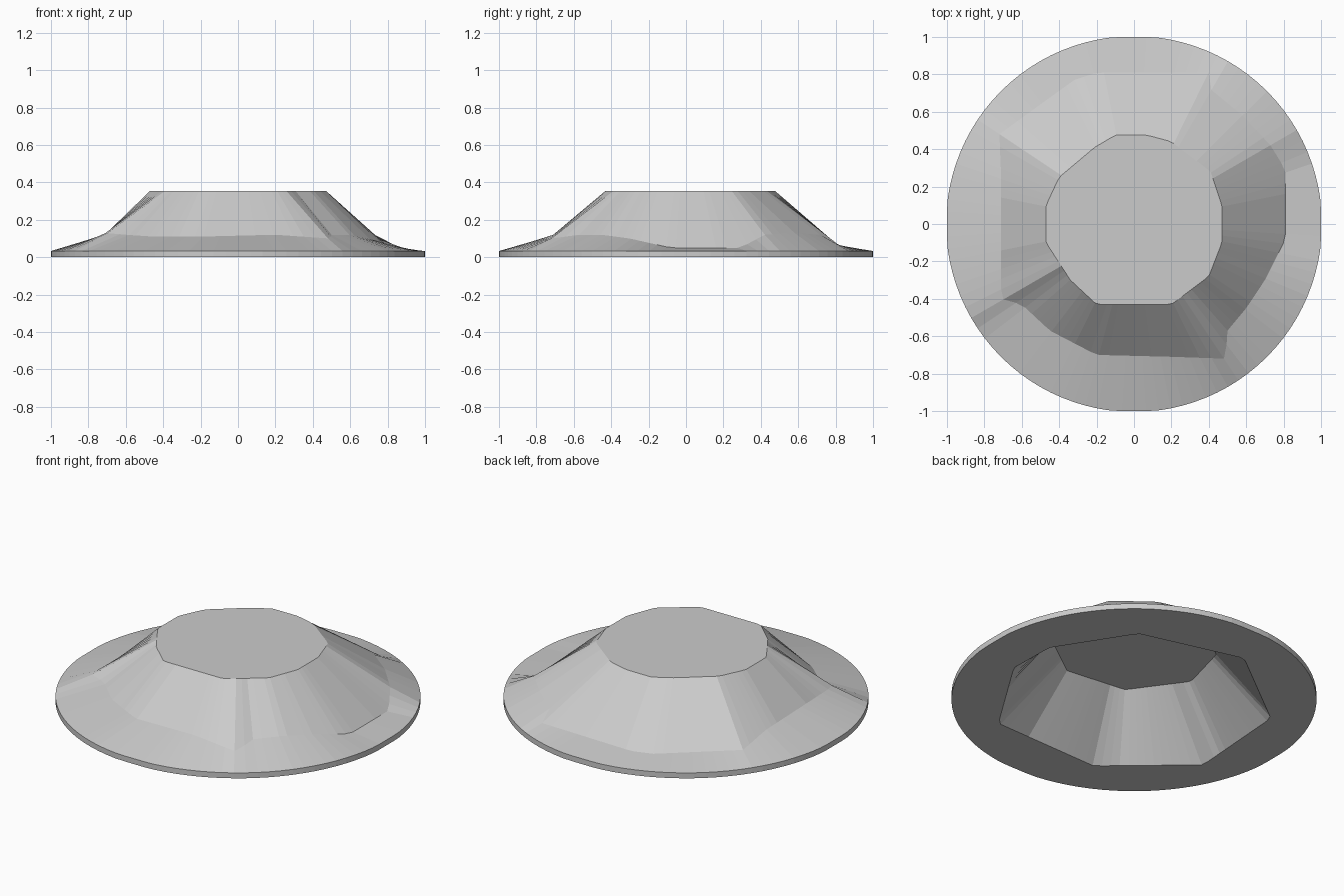
import bpy, bmesh
from math import cos, sin, pi, radians
from mathutils import Vector

if "Cube" in bpy.data.objects:
    bpy.data.objects.remove(bpy.data.objects["Cube"])

# Outline where the steep crown meets the shallow brim (x, y, z), counter-clockwise
FOLD = [(.81, -.08, .05), (.81, .29, .05), (.73, .42, .12), (.58, .58, .13), (.41, .72, .12),
        (.40, .81, .07), (-.20, .81, .06), (-.32, .77, .06), (-.72, .48, .08),
        (-.71, .25, .11), (-.71, -.40, .13), (-.60, -.43, .12), (-.45, -.57, .11),
        (-.20, -.70, .11), (.20, -.71, .12), (.49, -.72, .10), (.50, -.57, .12),
        (.60, -.45, .12), (.70, -.30, .10)]
# Flat top outline
TOP = [(.47, -.10), (.47, .10), (.41, .28), (.20, .44), (.07, .475), (-.10, .475), (-.21, .41),
       (-.40, .25), (-.47, .10), (-.47, -.10), (-.34, -.30), (-.20, -.43), (.20, -.43), (.40, -.28)]
# Opening underneath and the ceiling inside it (angle, radius)
OPENING = [(11, .74), (52, .73), (103, .76), (155, .78), (202, .81), (247, .76), (301, .79), (348, .75)]
CEILING = [(15, .46), (60, .46), (105, .46), (150, .46), (190, .49), (236, .47), (285, .45), (330, .46)]


def polar(table, z):
    return [(r * cos(radians(a)), r * sin(radians(a)), z) for a, r in table]


def sample(outline, a):
    """Point where a ray at angle a leaves the outline."""
    d = Vector((cos(a), sin(a), 0))
    best = None
    for i, p in enumerate(outline):
        p, q = Vector(p), Vector(outline[(i + 1) % len(outline)])
        cp, cq = d.x * p.y - d.y * p.x, d.x * q.y - d.y * q.x
        if abs(cp - cq) < 1e-9:
            continue
        t = cp / (cp - cq)
        if -1e-6 <= t <= 1 + 1e-6:
            hit = p.lerp(q, t)
            if hit.x * d.x + hit.y * d.y > 0 and (best is None or hit.length > best.length):
                best = hit
    return best


def rim(a, z):
    r = min(1.005, 1 / max(abs(cos(a)), abs(sin(a))))
    return Vector((r * cos(a), r * sin(a), z))


N = 96
angles = [2 * pi * i / N for i in range(N)]
top = [(x, y, .355) for x, y in TOP]
rings = [[sample(polar(CEILING, .335), a) for a in angles],
         [sample(polar(OPENING, 0), a) for a in angles],
         [rim(a, 0) for a in angles],
         [rim(a, .033) for a in angles],
         [sample(FOLD, a) for a in angles],
         [sample(top, a) for a in angles]]

# Hollow hat shell: ceiling, inner wall, brim, crown, flat top
bm = bmesh.new()
loops = [[bm.verts.new(p) for p in ring] for ring in rings]
for lo, hi in zip(loops, loops[1:]):
    for i in range(N):
        j = (i + 1) % N
        bm.faces.new((lo[i], lo[j], hi[j], hi[i]))
bm.faces.new(loops[-1])
bm.faces.new(loops[0][::-1])
bmesh.ops.recalc_face_normals(bm, faces=bm.faces)
mesh = bpy.data.meshes.new("wide_brim_hat")
bm.to_mesh(mesh)
bm.free()
hat = bpy.data.objects.new("wide_brim_hat", mesh)
bpy.context.collection.objects.link(hat)
